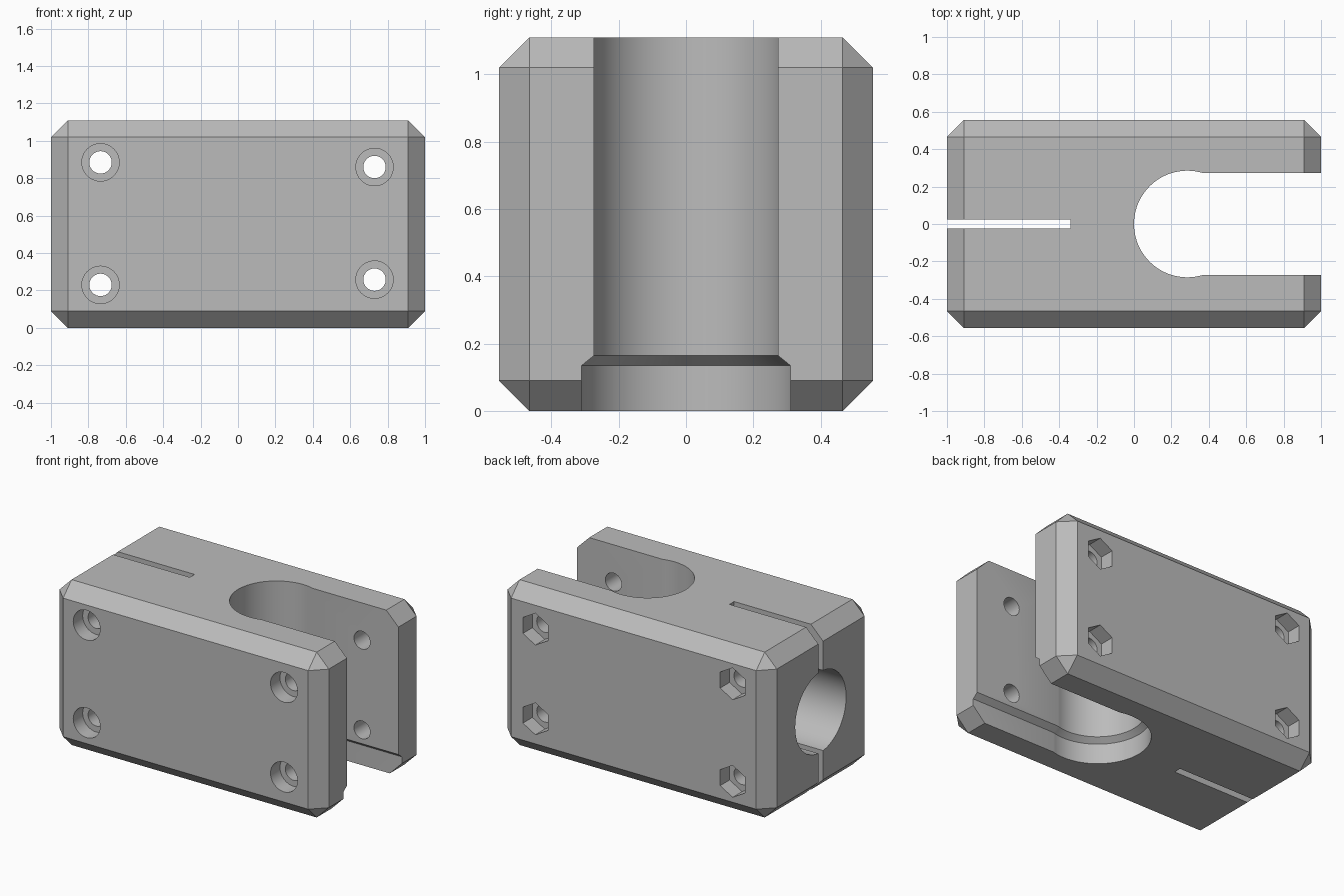
import bpy, bmesh
from math import pi, sin, cos, asin, radians
from mathutils import Matrix

if "Cube" in bpy.data.objects:
    bpy.data.objects.remove(bpy.data.objects["Cube"])

DEPTH, HEIGHT = 1.11, 1.11
MID = HEIGHT / 2


def new_object(name, bm):
    bmesh.ops.recalc_face_normals(bm, faces=bm.faces)
    mesh = bpy.data.meshes.new(name)
    bm.to_mesh(mesh)
    bm.free()
    obj = bpy.data.objects.new(name, mesh)
    bpy.context.collection.objects.link(obj)
    return obj


def box(name, center, size, chamfer=0):
    bm = bmesh.new()
    bmesh.ops.create_cube(bm, size=1)
    bmesh.ops.scale(bm, vec=size, verts=bm.verts)
    bmesh.ops.translate(bm, vec=center, verts=bm.verts)
    if chamfer:
        bmesh.ops.bevel(bm, geom=bm.edges[:], offset=chamfer, segments=1,
                        affect='EDGES')
    return new_object(name, bm)


def rod(name, center, radius, length, axis, sides=48, turn=0):
    bm = bmesh.new()
    tilt = Matrix.Rotation(pi / 2, 4, 'X' if axis == 'Y' else 'Y')
    place = Matrix.Translation(center) @ tilt @ Matrix.Rotation(turn, 4, 'Z')
    bmesh.ops.create_cone(bm, cap_ends=True, segments=sides, radius1=radius,
                          radius2=radius, depth=length, matrix=place)
    return new_object(name, bm)


def keyhole(radius, half_width, cx=0.285, steps=56):
    """Round pocket opening into a straight channel toward +x."""
    a = asin(half_width / radius)
    arc = [a + (2 * pi - 2 * a) * i / steps for i in range(steps + 1)]
    pts = [(cx + radius * cos(t), radius * sin(t)) for t in arc]
    return [(1.2, half_width)] + pts + [(1.2, -half_width)]


def loft(name, layers):
    bm = bmesh.new()
    rings = [[bm.verts.new((x, y, z)) for x, y in pts] for z, pts in layers]
    for low, high in zip(rings, rings[1:]):
        for i in range(len(low)):
            j = (i + 1) % len(low)
            bm.faces.new((low[i], low[j], high[j], high[i]))
    bm.faces.new(rings[0][::-1])
    bm.faces.new(rings[-1])
    return new_object(name, bm)


# Chamfered block
block = box("clamp_block", (0, 0, MID), (2, DEPTH, HEIGHT), 0.09)

# Upright channel with a wider lip at the bottom
wide, narrow = keyhole(0.322, 0.31), keyhole(0.285, 0.273)
cutters = [loft("channel_cutter", [(-0.1, wide), (0.135, wide),
                                   (0.165, narrow), (1.3, narrow)])]

# Clamping slit and the blind tube bore
cutters.append(box("slit_cutter", (-0.77, 0, MID), (0.86, 0.05, 1.4)))
cutters.append(rod("bore_cutter", (-0.77, 0, MID), 0.27, 0.858, 'X', 64))

# Bolt holes with round head pockets in front and hexagonal nut pockets behind
for x, z in ((-0.735, 0.885), (-0.735, 0.23), (0.73, 0.86), (0.73, 0.258)):
    cutters.append(rod("bolt_cutter", (x, 0, z), 0.06, 1.4, 'Y', 32))
    cutters.append(rod("head_cutter", (x, -DEPTH / 2, z), 0.1, 0.2, 'Y', 40))
    cutters.append(rod("nut_cutter", (x, DEPTH / 2, z), 0.107, 0.2, 'Y', 6))

bpy.context.view_layer.objects.active = block
for cutter in cutters:
    mod = block.modifiers.new("cut", 'BOOLEAN')
    mod.operation, mod.solver, mod.object = 'DIFFERENCE', 'EXACT', cutter
    bpy.ops.object.modifier_apply(modifier=mod.name)
    bpy.data.objects.remove(cutter)

# Single grey material
grey = bpy.data.materials.new("grey_plastic")
grey.use_nodes = True
colour = (0.5, 0.5, 0.5, 1)
grey.diffuse_color = colour
grey.node_tree.nodes["Principled BSDF"].inputs["Base Color"].default_value = colour
block.data.materials.clear()
block.data.materials.append(grey)

bpy.ops.object.select_all(action='DESELECT')
block.select_set(True)
bpy.ops.object.shade_smooth_by_angle(angle=radians(25))
